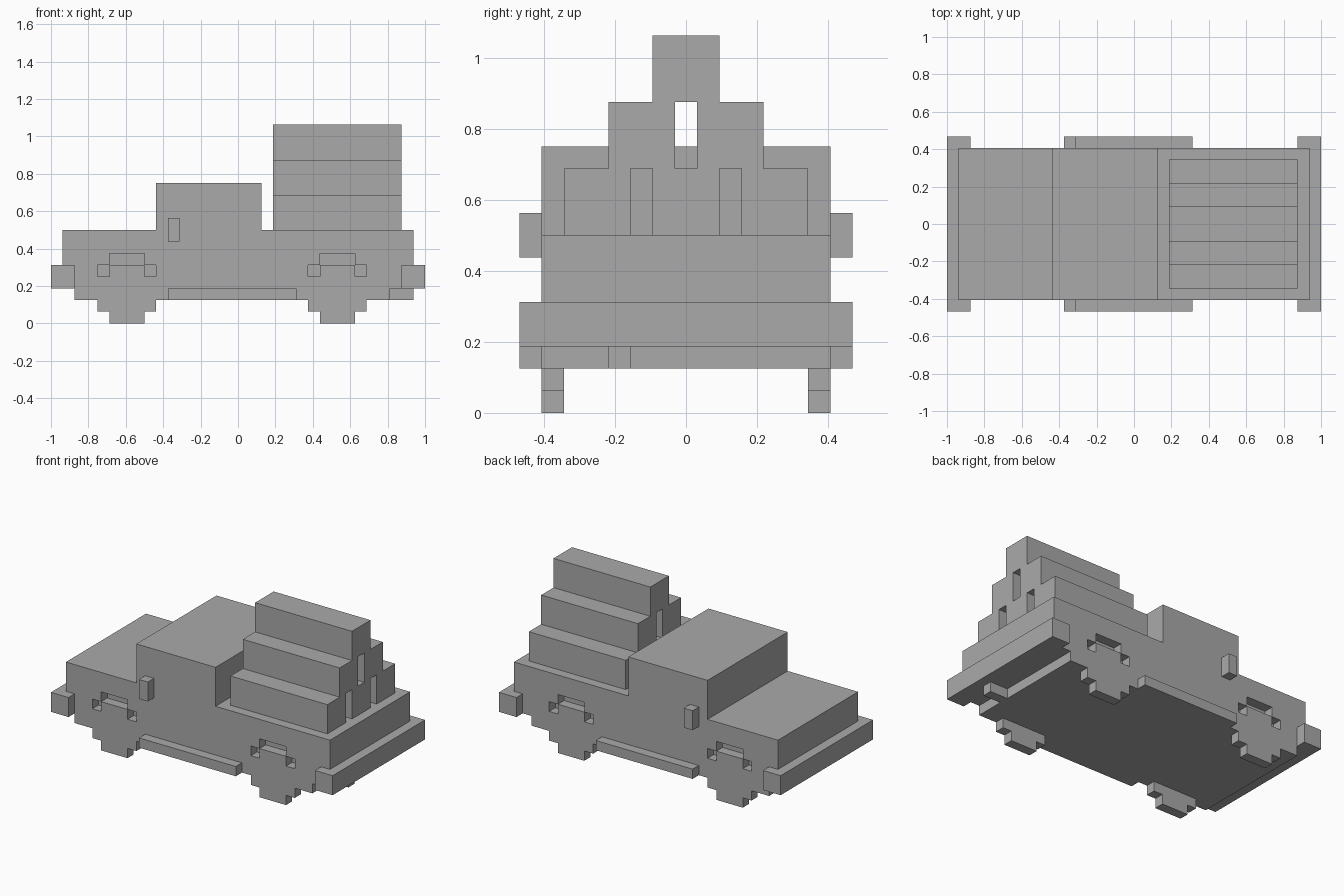
import bpy
import bmesh

cube = bpy.data.objects.get("Cube")
if cube:
    bpy.data.objects.remove(cube, do_unlink=True)

UNIT = 1 / 16          # every part sits on this block grid
SIDE = 6.5             # half width of the body
INNER = 5.5            # half width between the wheels
OUTER = 7.5            # half width over bumpers and mirrors

grey = bpy.data.materials.new("plain_grey")
grey.use_nodes = True
colour = (0.4, 0.4, 0.4, 1)
grey.diffuse_color = colour
grey.node_tree.nodes["Principled BSDF"].inputs["Base Color"].default_value = colour


def prism(name, outline, y0, y1):
    """Extrude an (x, z) outline from y0 to y1, in grid units."""
    bm = bmesh.new()
    face = bm.faces.new([bm.verts.new((x * UNIT, y0 * UNIT, z * UNIT)) for x, z in outline])
    new = bmesh.ops.extrude_face_region(bm, geom=[face])["geom"]
    moved = [g for g in new if isinstance(g, bmesh.types.BMVert)]
    bmesh.ops.translate(bm, verts=moved, vec=(0, (y1 - y0) * UNIT, 0))
    bmesh.ops.recalc_face_normals(bm, faces=bm.faces)
    mesh = bpy.data.meshes.new(name)
    bm.to_mesh(mesh)
    bm.free()
    mesh.materials.append(grey)
    obj = bpy.data.objects.new(name, mesh)
    bpy.context.collection.objects.link(obj)
    return obj


def box(name, x0, x1, y0, y1, z0, z1):
    return prism(name, [(x0, z0), (x1, z0), (x1, z1), (x0, z1)], y0, y1)


def both_sides(name, outline, near, far):
    prism("right_" + name, outline, -far, -near)
    prism("left_" + name, outline, near, far)


def rect(x0, x1, z0, z1):
    return [(x0, z0), (x1, z0), (x1, z1), (x0, z1)]


def symmetric(centre, half):
    """Complete a half outline by mirroring it about x = centre."""
    return ([(centre + x, z) for x, z in half]
            + [(centre - x, z) for x, z in reversed(half)])


# Body: solid core, plus side panels with stepped wheel arches
axles = {"front": -9.5, "rear": 8.5}
upper = [(13, 2), (13, 3), (15, 3), (15, 8), (2, 8), (2, 12),
         (-7, 12), (-7, 8), (-15, 8), (-15, 3), (-14, 3), (-14, 2)]
arch = [(1.5, 6), (1.5, 5), (2.5, 5), (2.5, 2)]
arches = []
for centre in axles.values():
    points = symmetric(centre, arch)
    arches += points[4:] + points[:4]
prism("body_core", upper, -INNER, INNER)
both_sides("body_panel", arches + upper, INNER, SIDE)

# Wheels
tyre = [(1.5, 0), (1.5, 1), (2.5, 1), (2.5, 4), (1.5, 4), (1.5, 5)]
for end, centre in axles.items():
    both_sides(end + "_wheel", symmetric(centre, tyre), INNER, SIDE)

# Bumpers, running boards, mirrors and exhaust
box("front_bumper", -16, -14, -OUTER, OUTER, 3, 5)
box("rear_bumper", 14, 16, -OUTER, OUTER, 3, 5)
both_sides("running_board", rect(-6, 5, 2, 3), SIDE, OUTER)
both_sides("wing_mirror", rect(-6, -5, 7, 9), SIDE, OUTER)
box("exhaust_pipe", 13, 15, -3.5, -2.5, 2, 3)

# Stacked square logs: three, two, then one
for tier in range(3):
    count = 3 - tier
    for i in range(count):
        y = (i - (count - 1) / 2) * 4
        z = 8 + 3 * tier
        box(f"log_{tier + 1}_{i + 1}", 3, 14, y - 1.5, y + 1.5, z, z + 3)
